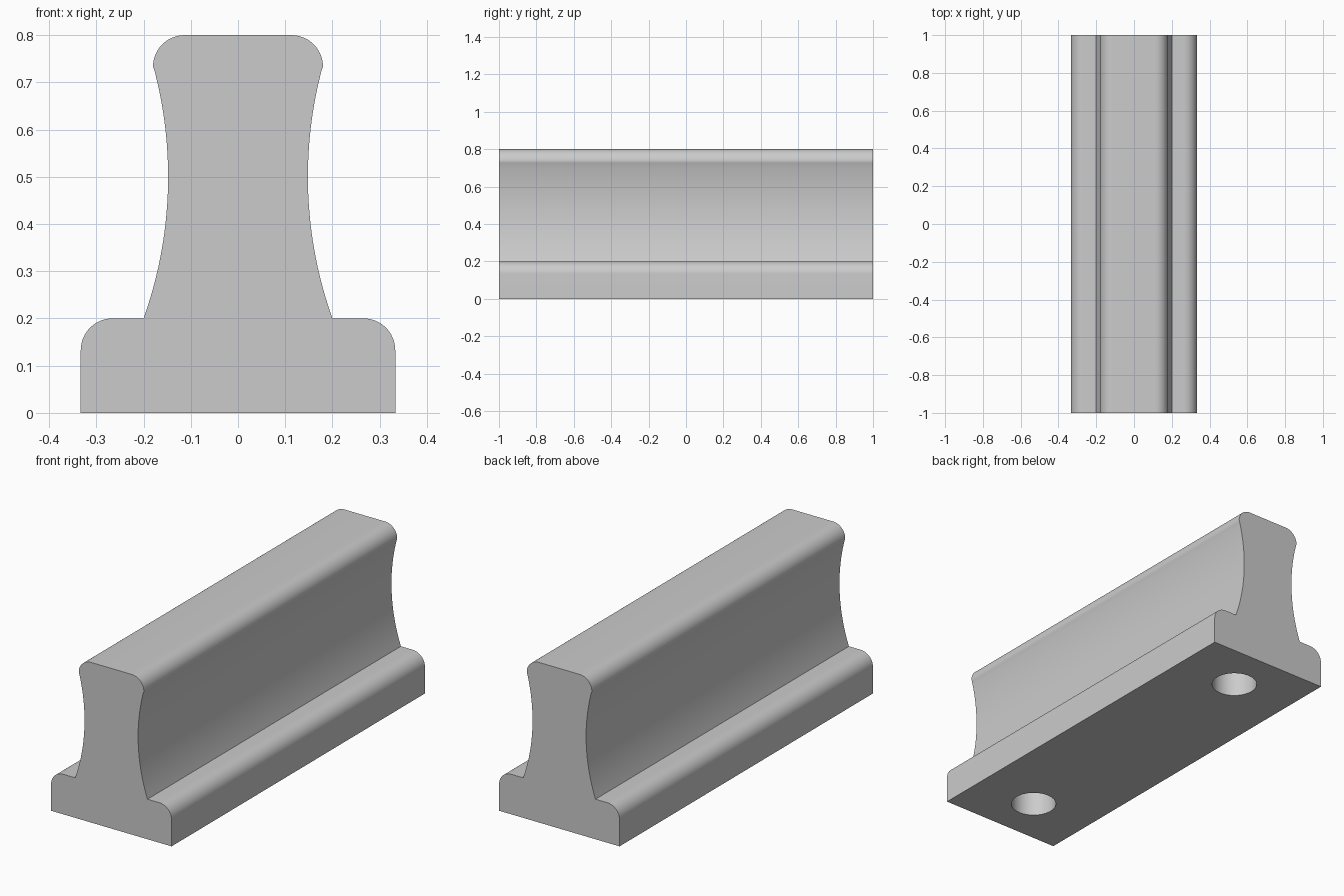
import bpy, bmesh, math

if "Cube" in bpy.data.objects:
    bpy.data.objects.remove(bpy.data.objects["Cube"])

HALF_LENGTH = 1.0
HOLE_Y, HOLE_R, HOLE_DEPTH = 0.75, 0.107, 0.5

grey = bpy.data.materials.new("plain_grey")
grey.use_nodes = True
colour = (0.6, 0.6, 0.6, 1)
grey.diffuse_color = colour
grey.node_tree.nodes["Principled BSDF"].inputs["Base Color"].default_value = colour


def fillet(cx, cz, r, steps=12):
    """Quarter round from the outer side up to the flat top."""
    angles = [math.pi / 2 * i / steps for i in range(steps + 1)]
    return [(cx + r * math.cos(a), cz + r * math.sin(a)) for a in angles]


def waist(z0, z1, steps=24):
    """Hollow arc, narrowest at z = 0.5."""
    radius, narrow, mid = 0.89, 0.148, 0.5
    heights = [z0 + (z1 - z0) * i / steps for i in range(steps + 1)]
    return [(narrow + radius - math.sqrt(radius ** 2 - (z - mid) ** 2), z) for z in heights]


# Half profile of the rail, mirrored to the other side
half = [(0.333, 0)] + fillet(0.266, 0.133, 0.067) + waist(0.2, 0.725) + fillet(0.113, 0.733, 0.067)
profile = half + [(-x, z) for x, z in reversed(half)]

# Rail body: the profile extruded along y
bm = bmesh.new()
end = bm.faces.new([bm.verts.new((x, -HALF_LENGTH, z)) for x, z in profile])
ext = bmesh.ops.extrude_face_region(bm, geom=[end])
moved = [v for v in ext["geom"] if isinstance(v, bmesh.types.BMVert)]
bmesh.ops.translate(bm, verts=moved, vec=(0, 2 * HALF_LENGTH, 0))
bmesh.ops.recalc_face_normals(bm, faces=bm.faces)
mesh = bpy.data.meshes.new("rail_body")
bm.to_mesh(mesh)
bm.free()
mesh.materials.append(grey)
rail = bpy.data.objects.new("rail_body", mesh)
bpy.context.collection.objects.link(rail)

# Blind mounting holes in the underside
for y in (-HOLE_Y, HOLE_Y):
    bpy.ops.mesh.primitive_cylinder_add(vertices=48, radius=HOLE_R, depth=2 * HOLE_DEPTH, location=(0, y, 0))
    cutter = bpy.context.object
    cutter.name = "hole_cutter"
    cutter.hide_render = True
    cutter.data.materials.append(grey)
    cut = rail.modifiers.new("mounting_hole", "BOOLEAN")
    cut.operation = "DIFFERENCE"
    cut.solver = "EXACT"
    cut.object = cutter
    bpy.ops.object.select_all(action="DESELECT")
    bpy.context.view_layer.objects.active = rail
    rail.select_set(True)
    bpy.ops.object.modifier_apply(modifier=cut.name)
    bpy.data.objects.remove(cutter)

bpy.ops.object.shade_smooth_by_angle(angle=math.radians(30))
